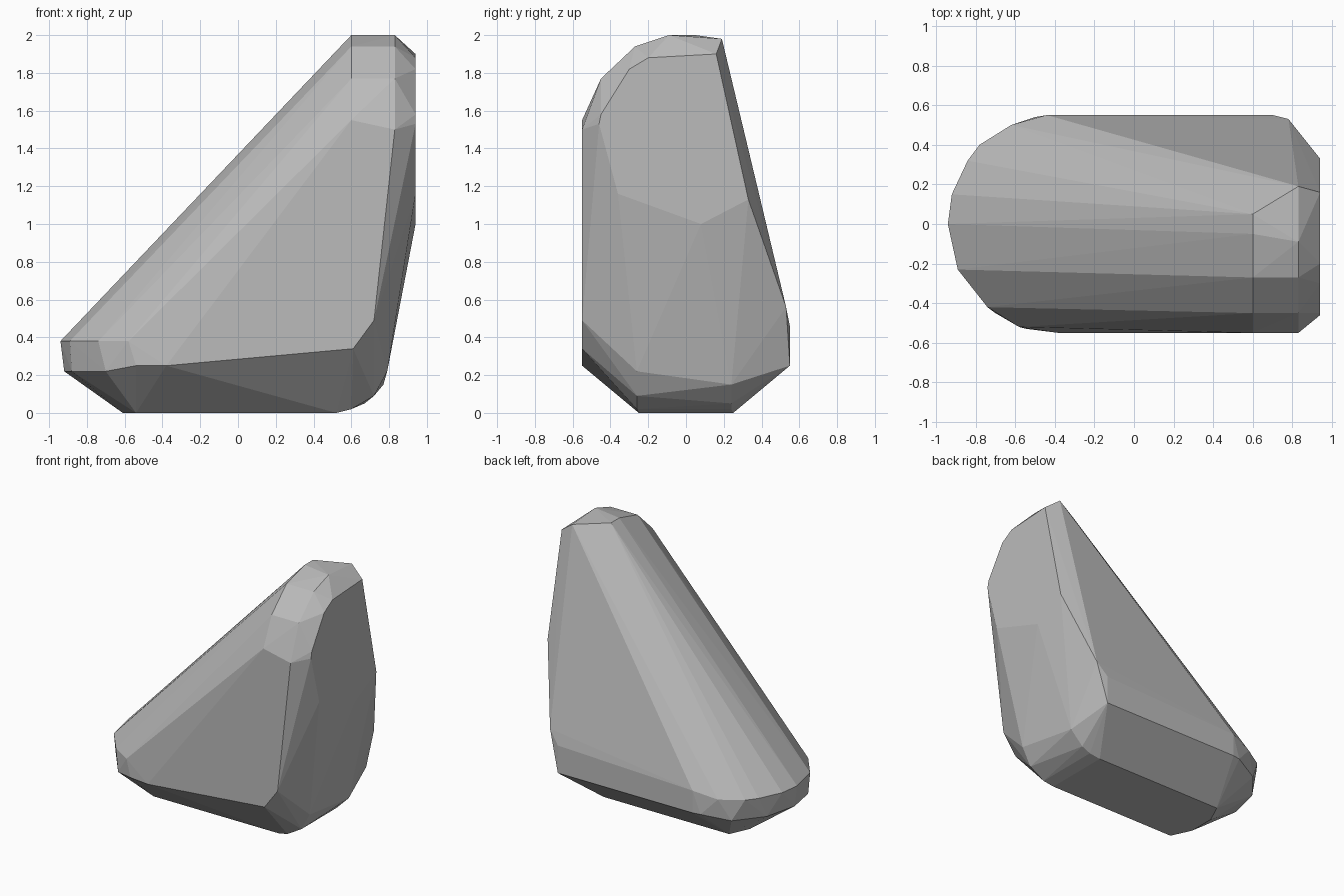
import bpy
import bmesh
from mathutils import Vector

default_cube = bpy.data.objects.get("Cube")
if default_cube:
    bpy.data.objects.remove(default_cube, do_unlink=True)


def stone_material(name, colour):
    material = bpy.data.materials.new(name)
    material.use_nodes = True
    material.diffuse_color = colour
    shader = material.node_tree.nodes["Principled BSDF"]
    shader.inputs["Base Color"].default_value = colour
    shader.inputs["Roughness"].default_value = 0.9
    return material


def outline(axis, level, pairs):
    """Corners of one flat facet lying at a level along an axis."""
    corners = []
    for pair in pairs:
        corner = list(pair)
        corner.insert("xyz".index(axis), level)
        corners.append(Vector(corner))
    return corners


def convex_rock(name, corners, material):
    """Wrap the facet corners in a tight convex shell."""
    shell = bmesh.new()
    for corner in corners:
        shell.verts.new(corner)
    result = bmesh.ops.convex_hull(shell, input=list(shell.verts))
    leftovers = set(result["geom_interior"]) | set(result["geom_unused"])
    loose = [item for item in leftovers if isinstance(item, bmesh.types.BMVert)]
    bmesh.ops.delete(shell, geom=loose, context="VERTS")
    bmesh.ops.recalc_face_normals(shell, faces=list(shell.faces))
    mesh = bpy.data.meshes.new(name)
    shell.to_mesh(mesh)
    shell.free()
    mesh.materials.append(material)
    rock = bpy.data.objects.new(name, mesh)
    bpy.context.collection.objects.link(rock)
    return rock


corners = []

# Flat base
corners += outline("z", 0, [(-.61, -.1), (-.61, .1), (-.54, -.25),
                            (-.54, .25), (.52, -.25), (.52, .25)])

# Blunt toe at the low end, lower and upper rims
corners += outline("z", .22, [(-.92, 0), (-.88, -.22), (-.7, -.45),
                              (-.86, .25), (-.7, .45)])
corners += outline("z", .38, [(-.94, 0), (-.89, -.23), (-.74, -.42), (-.58, -.52),
                              (-.92, .15), (-.84, .32), (-.78, .4), (-.62, .5)])
corners += outline("z", .25, [(-.54, -.53), (-.5, .54)])

# Upright front facet
corners += outline("y", -.55, [(-.38, .25), (.61, .34), (.72, .49),
                               (.83, 1.5), (.6, 1.55)])

# Low back wall
corners += outline("y", .55, [(-.44, .25), (-.44, .42), (.7, .25), (.7, .46)])
corners += outline("y", .53, [(.78, .56)])

# Tall left facet
corners += outline("x", .94, [(-.46, 1.53), (-.45, 1.58), (-.3, 1.82), (-.2, 1.88),
                              (.16, 1.9), (.33, 1.13), (.08, 1), (-.36, 1.16)])

# Narrow rounded crown
corners += outline("x", .6, [(.05, 2), (-.05, 2), (-.27, 1.94), (-.45, 1.77)])
corners += outline("x", .83, [(.19, 1.98), (-.09, 2), (-.27, 1.94), (-.45, 1.77)])

# Curved heel under the tall facet
corners += outline("y", -.26, [(.79, .22), (.72, .09), (.6, .02)])
corners += outline("y", .24, [(.77, .15), (.67, .05), (.6, .02)])

grey_stone = stone_material("grey stone", (.5, .5, .5, 1))
convex_rock("boulder", corners, grey_stone)
